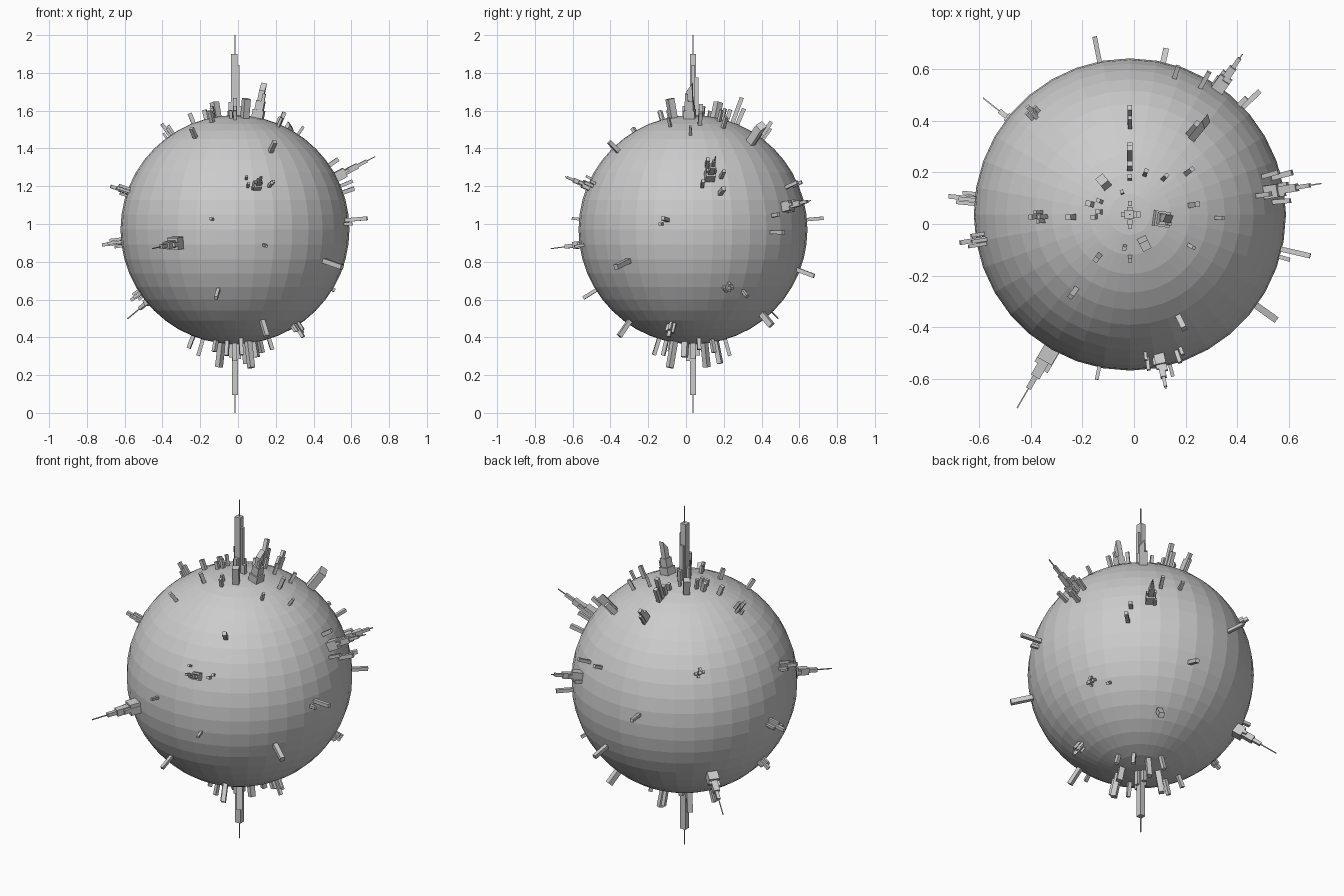
import bpy, bmesh
from mathutils import Vector, Matrix

C = Vector((-0.016, 0.037, 0.97))
R = 0.606


def finish(bm, name):
    me = bpy.data.meshes.new(name)
    bm.to_mesh(me)
    bm.free()
    ob = bpy.data.objects.new(name, me)
    bpy.context.collection.objects.link(ob)
    return ob


def frame(d):
    # local axes with z pointing away from the globe
    n = Vector(d).normalized()
    u = Vector((0, 0, 1)).cross(n)
    u = u.normalized() if u.length > 1e-4 else Vector((1, 0, 0))
    v = n.cross(u)
    m = Matrix((u, v, n)).transposed().to_4x4()
    m.translation = C
    return m


def block(bm, d, u, v, w, dep, h, slant=0):
    # box rooted just under the surface; slant lowers one side of its roof
    m = frame(d)
    vs = bmesh.ops.create_cube(bm, size=1)["verts"]
    for p in vs:
        z = R + h if p.co.z > 0 else R - 0.015
        if p.co.z > 0 and p.co.x < 0:
            z -= slant
        p.co = m @ Vector((u + p.co.x * w, v + p.co.y * dep, z))


def cluster(name, d, blocks):
    bm = bmesh.new()
    for b in blocks:
        block(bm, d, *b)
    return finish(bm, name)


def scatter(name, items):
    # single towers: x, y, z direction, width, depth, height
    bm = bmesh.new()
    for x, y, z, w, dep, h in items:
        block(bm, (x, y, z), 0, 0, w, dep, h)
    return finish(bm, name)


def cap(name, items, sign):
    # towers near a pole: base x, y relative to the centre, width, height
    scatter(name, [(x, y, sign * (R * R - x * x - y * y) ** 0.5, w, w, h)
                   for x, y, w, h in items])


# Globe
bm = bmesh.new()
bmesh.ops.create_uvsphere(bm, u_segments=36, v_segments=24, radius=R,
                          matrix=Matrix.Translation(C))
finish(bm, "globe")

# Pole skyscrapers
cluster("north_skyscraper", (0, 0, 1), [
    (-0.003, 0, .034, .034, .325), (.014, 0, .022, .022, .265),
    (0, .018, .022, .022, .2), (-.025, 0, .02, .02, .07),
    (.03, 0, .022, .022, .05), (0, -.03, .02, .022, .09),
    (0, -.046, .016, .02, .05), (0, .042, .016, .02, .06),
    (0, 0, .005, .005, 2 - .97 - R)])
cluster("south_skyscraper", (0, 0, -1), [
    (0, 0, .034, .034, .268), (.02, 0, .024, .024, .08),
    (-.02, 0, .024, .024, .07), (0, .025, .024, .024, .09),
    (0, -.025, .024, .024, .06), (0, 0, .005, .005, .97 - R)])

# Buildings around the poles
cap("north_town", [
    (-.095, .117, .036, .09), (.052, -.105, .036, .1),
    (-.15, .04, .022, .05), (-.22, -.01, .022, .055),
    (-.135, -.01, .018, .04), (-.115, .01, .018, .05), (-.112, .05, .016, .06),
    (-.03, .085, .014, .03), (0, .14, .018, .04), (.058, .155, .016, .06),
    (.13, .138, .016, .06), (.22, .16, .018, .06), (.235, .036, .02, .07),
    (.335, -.013, .014, .05), (.23, -.12, .014, .05), (-.12, -.16, .02, .06),
    (0, -.165, .016, .05), (-.02, -.125, .016, .04),
    (-.21, -.29, .02, .06), (0, .21, .022, .14), (0, .18, .022, .06),
    (0, .235, .022, .09)], 1)
cap("south_town", [
    (-.07, .06, .03, .13), (.07, -.1, .03, .14), (.1, -.04, .03, .08),
    (-.17, 0, .02, .09), (-.22, .05, .02, .07), (.13, .1, .02, .07),
    (.18, .03, .02, .06), (-.04, -.14, .02, .08), (0, .17, .02, .09),
    (.05, .12, .026, .12), (-.1, -.11, .02, .06), (.03, -.18, .02, .09)], -1)

# Slant-roofed towers in the upper half
cluster("north_slant_tower", (.12, -.017, .595), [
    (0, 0, .06, .06, .04), (0, 0, .045, .045, .09),
    (.004, .004, .03, .03, .185, .04), (-.012, -.012, .016, .016, .13)])
cluster("back_slant_tower", (.41, .5, .76), [
    (0, 0, .028, .045, .13, .03), (.022, 0, .02, .03, .07)])
cluster("back_upper_tower", (0, .4, .55), [
    (0, 0, .018, .022, .1), (0, .02, .016, .018, .06), (0, -.02, .014, .014, .07)])
cluster("left_upper_tower", (-.387, -.01, .56), [
    (0, 0, .018, .018, .075), (.018, .01, .014, .014, .04),
    (-.018, 0, .014, .014, .04), (0, .022, .016, .016, .05), (0, -.022, .012, .012, .03)])


def spired(name, d, body, tip, w):
    # stepped tower with shoulders and a needle
    cluster(name, d, [
        (0, 0, w * 1.7, w * 1.7, body * .3), (0, 0, w, w, body * .7),
        (w * .6, 0, w * .6, w * .6, body * .5), (-w * .6, .004, w * .5, w * .5, body * .42),
        (0, 0, w * .55, w * .55, body), (0, 0, .005, .005, tip)])


spired("right_spired_tower", (.877, .142, .457), .19, .24, .03)
spired("front_left_spired_tower", (-.436, -.748, -.1), .18, .27, .038)
spired("back_left_spired_tower", (-.567, .45, -.47), .16, .26, .034)
spired("back_right_spired_tower", (.426, .606, .15), .15, .17, .03)
spired("front_right_tower", (.14, -.675, .28), .13, .14, .024)

# Small groups of blocks
group = [(0, 0, .018, .018, 1), (.02, .004, .014, .014, .7), (-.02, -.004, .014, .014, .5),
         (.004, .02, .014, .014, .6), (-.006, -.02, .012, .012, .4)]
for name, d, h in (("left_middle_group", (-.70, .07, -.08), .105),
                   ("left_high_group", (-.66, -.11, .23), .1),
                   ("left_back_group", (-.37, .39, .29), .05),
                   ("left_low_group", (-.53, 0, -.36), .06),
                   ("right_low_group", (.364, -.13, -.573), .08),
                   ("right_back_low_group", (.49, .18, -.3), .04)):
    cluster(name, d, [(u, v, w, dep, k * h) for u, v, w, dep, k in group])

# Lone towers on the right, back and front
scatter("right_towers", [
    (.697, -.16, .06, .02, .02, .115), (.6, -.17, .03, .016, .016, .04),
    (.565, -.407, -.197, .026, .026, .12), (.43, .26, -.32, .016, .016, .05),
    (.82, .12, .56, .018, .022, .06), (.58, .15, .2, .022, .022, .08),
    (.58, .05, .24, .018, .018, .07), (.56, .16, .3, .018, .018, .07)])
scatter("back_towers", [
    (.5, .475, -.015, .02, .02, .09), (.45, .45, .08, .02, .02, .04),
    (.36, .54, .15, .02, .02, .06), (.33, .51, .1, .018, .018, .04),
    (.306, .55, .25, .018, .018, .075), (.186, .57, .25, .018, .018, .05),
    (.14, .64, -.245, .022, .022, .095), (-.135, .68, .06, .018, .018, .1),
    (.2, .41, -.5, .03, .03, .08)])
scatter("front_towers", [
    (.2, -.42, .44, .022, .022, .07), (-.1, -.577, -.36, .018, .018, .085),
    (-.13, -.647, .06, .014, .014, .05), (.17, -.64, -.09, .014, .014, .05),
    (.17, -.395, -.57, .024, .024, .1),
    (.06, -.54, .27, .012, .012, .03), (.065, -.54, .22, .014, .014, .05),
    (.09, -.54, .21, .012, .012, .03), (.18, -.53, .23, .016, .016, .05),
    (.2, -.53, .25, .014, .014, .03)])
